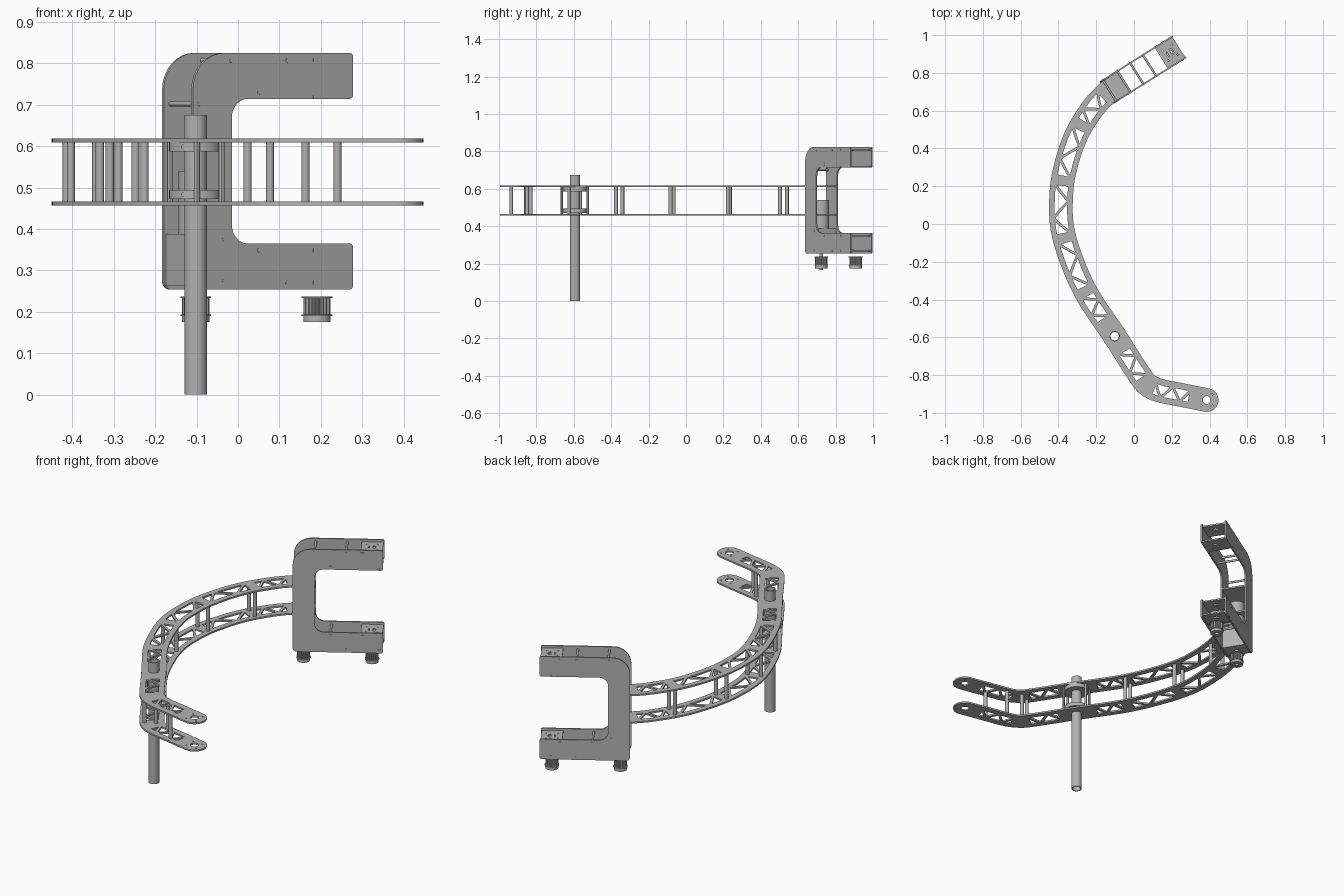
import bpy, bmesh
from math import sin, cos, pi, radians
from mathutils import Vector, Matrix
from mathutils.geometry import interpolate_bezier

if "Cube" in bpy.data.objects:
    bpy.data.objects.remove(bpy.data.objects["Cube"])

grey = bpy.data.materials.new("metal grey")
grey.use_nodes = True
grey.diffuse_color = (0.45, 0.45, 0.45, 1)
grey.node_tree.nodes["Principled BSDF"].inputs["Base Color"].default_value = grey.diffuse_color


def slab(name, outline, z0, z1, holes=(), matrix=Matrix()):
    """Extrude a flat outline, with holes, from z0 to z1 and place it by matrix."""
    curve = bpy.data.curves.new(name, 'CURVE')
    curve.dimensions = '2D'
    curve.fill_mode = 'BOTH'
    curve.extrude = (z1 - z0) / 2
    for loop in [outline, *holes]:
        spline = curve.splines.new('POLY')
        spline.points.add(len(loop) - 1)
        for point, p in zip(spline.points, loop):
            point.co = (p[0], p[1], 0, 1)
        spline.use_cyclic_u = True
    temp = bpy.data.objects.new(name, curve)
    mesh = bpy.data.meshes.new_from_object(temp)
    bpy.data.objects.remove(temp)
    bm = bmesh.new()
    bm.from_mesh(mesh)
    bmesh.ops.remove_doubles(bm, verts=bm.verts, dist=0.00005)
    bmesh.ops.recalc_face_normals(bm, faces=bm.faces)
    bm.transform(matrix @ Matrix.Translation((0, 0, (z0 + z1) / 2)))
    bm.to_mesh(mesh)
    bm.free()
    mesh.materials.clear()
    mesh.materials.append(grey)
    obj = bpy.data.objects.new(name, mesh)
    bpy.context.collection.objects.link(obj)
    bpy.ops.object.select_all(action='DESELECT')
    obj.select_set(True)
    bpy.context.view_layer.objects.active = obj
    bpy.ops.object.shade_smooth_by_angle(angle=radians(30))


def circle(c, r, n=24):
    return [(c[0] + r * cos(2 * pi * i / n), c[1] + r * sin(2 * pi * i / n)) for i in range(n)]


def rect(x0, x1, y0, y1):
    return [(x0, y0), (x1, y0), (x1, y1), (x0, y1)]


def rounded(corners, steps=8):
    """Polygon from (x, y, radius) corners with square angles."""
    out = []
    for i, (x, y, r) in enumerate(corners):
        p = Vector((x, y))
        a = (Vector(corners[i - 1][:2]) - p).normalized() * r
        b = (Vector(corners[(i + 1) % len(corners)][:2]) - p).normalized() * r
        for k in range(steps + 1):
            f = k / steps * pi / 2
            out.append(p + a * (1 - sin(f)) + b * (1 - cos(f)))
    return out


# Centre line of the curved arm; the post stands on one of its knots
POST_KNOT, STEPS = 5, 8
knots = [Vector(p) for p in (
    (0.385, -0.932), (0.25, -0.905), (0.13, -0.88), (0.07, -0.85), (0.03, -0.80), (-0.102, -0.594),
    (-0.25, -0.37), (-0.335, -0.18), (-0.378, -0.03), (-0.387, 0.1), (-0.372, 0.26),
    (-0.31, 0.46), (-0.22, 0.61), (-0.146, 0.69), (-0.05, 0.755))]
tangents = [(knots[min(i + 1, len(knots) - 1)] - knots[max(i - 1, 0)]).normalized()
            for i in range(len(knots))]
path = [knots[0]]
for p, q, tp, tq in zip(knots, knots[1:], tangents, tangents[1:]):
    d = (q - p).length / 3
    path += [v.to_2d() for v in interpolate_bezier(p, p + tp * d, q - tq * d, q, STEPS + 1)[1:]]
lengths = [0]
for p, q in zip(path, path[1:]):
    lengths.append(lengths[-1] + (q - p).length)
TOTAL = lengths[-1]


def at(s, t=0):
    """Point at distance s along the arm and t to its side."""
    i = next((k for k in range(1, len(lengths)) if lengths[k] >= s), len(lengths) - 1)
    p, q = path[i - 1], path[i]
    here = p + (q - p).normalized() * (s - lengths[i - 1])
    d = (path[min(i + 1, len(path) - 1)] - path[max(i - 2, 0)]).normalized()
    return here + Vector((-d.y, d.x)) * t


def truss(s0, s1, n, h=0.04, strut=0.007):
    """Triangular cut-outs that leave a zigzag of struts."""
    zig = [Vector((s0 + (s1 - s0) * i / n, h if i % 2 else -h)) for i in range(n + 1)]
    tris = [zig[i:i + 3] for i in range(n - 1)]
    tris.append([zig[0], zig[1], Vector((s0, h))])
    tris.append([zig[-1], zig[-2], Vector((s1, -zig[-1].y))])
    loops = []
    for a, b, c in tris:
        la, lb, lc = (b - c).length, (c - a).length, (a - b).length
        per = la + lb + lc
        centre = (a * la + b * lb + c * lc) / per
        radius = abs((b - a).cross(c - a)) / per
        small = [centre + (v - centre) * (1 - strut / radius) for v in (a, b, c)]
        loops.append([at(*small[i].lerp(small[(i + 1) % 3], k / 6)) for i in range(3) for k in range(6)])
    return loops


# Arm plates: rounded free end, lightened by trusses
W = 0.0625
side = [k * TOTAL / 90 for k in range(91)]
head = at(0)
back = (path[0] - path[1]).normalized()
nose = Vector((back.y, -back.x))
cap = [head + (nose * cos(f) + back * sin(f)) * W for f in [pi * k / 16 for k in range(1, 16)]]
if (at(0, W) - head).dot(nose) < 0:
    cap.reverse()
outline = [at(s, W) for s in reversed(side)] + cap + [at(s, -W) for s in side]

POST_S = lengths[POST_KNOT * STEPS]
post = knots[POST_KNOT]
nodes = [POST_S + 0.085, 0.92, 1.225, 1.53, 1.84, 2.05]
cuts = [circle(head, 0.021), circle(post, 0.0275, 32)]
cuts += [circle(head + Vector((x, y)) * 0.03, 0.004, 10) for x in (-1, 1) for y in (-1, 1)]
cuts += truss(0.09, 0.29, 4, 0.036) + truss(0.37, POST_S - 0.09, 3)
for a, b in zip(nodes, nodes[1:]):
    cuts += truss(a + 0.02, b - 0.02, 3)
for label, z in (("lower", 0.457), ("upper", 0.609)):
    slab(label + "_arm_plate", outline, z, z + 0.009, cuts)

# Spacer rods between the arm plates
rods = [at(s, t) for s in nodes[1:5] for t in (-0.036, 0.036)]
rods += [Vector(p) for p in ((0.163, -0.85), (0.24, -0.935), (0.077, -0.83), (0.023, -0.855))]
for p in rods:
    slab("arm_spacer", circle(p, 0.01, 16), 0.466, 0.609)
for ds in (-0.06, 0.06):
    for t in (-0.035, 0.035):
        slab("post_spacer", circle(at(POST_S + ds, t), 0.007, 12), 0.466, 0.609)

# Hollow post and its clamps
slab("post_tube", circle(post, 0.0275, 32), 0, 0.675, [circle(post, 0.022, 32)])
for z in (0.472, 0.587):
    slab("post_clamp", circle(post, 0.064, 32), z, z + 0.022, [circle(post, 0.0275, 32)])
    slab("clamp_screw", circle((post.x - 0.03, z + 0.011), 0.006, 12), 0.03, 0.06,
         matrix=Matrix.Translation((0, post.y, 0)) @ Matrix.Rotation(pi / 2, 4, 'X'))

# C-shaped head frame: flat = lying frame, upright = frame of the side plates
flat = Matrix.Translation((-0.146, 0.695, 0)) @ Matrix.Rotation(radians(32.2), 4, 'Z')
upright = flat @ Matrix.Rotation(pi / 2, 4, 'X')
L, LOW, TOP, ARM = 0.457, 0.254, 0.825, 0.111
c_shape = rounded([(0, LOW, 0.02), (L, LOW, 0.01), (L, LOW + ARM, 0.01), (ARM, LOW + ARM, 0.045),
                   (ARM, TOP - ARM, 0.045), (L, TOP - ARM, 0.01), (L, TOP, 0.01), (0, TOP, 0.09)])
for label, z in (("front", 0.062), ("back", -0.070)):
    slab("head_%s_plate" % label, c_shape, z, z + 0.008, matrix=upright)

# Cross rods of the head
for u, z in ((0.11, 0.807), (0.27, 0.807), (0.19, 0.73), (0.02, 0.702), (0.09, 0.375),
             (0.19, 0.349), (0.09, 0.275), (0.27, 0.27)):
    slab("head_cross_rod", circle((u, z), 0.006, 16), -0.071, 0.071, matrix=upright)

# Pulley bearing plates at the ends of the head, with tabs through the sides
AXLES = (0.052, 0.398)
for z in (0.808, 0.718, 0.349, 0.270):
    screws = [circle((AXLES[1] + x * 0.03, y * 0.03), 0.004, 10) for x in (-1, 1) for y in (-1, 1)]
    slab("bearing_plate", rect(L - 0.11, L - 0.004, -0.062, 0.062), z - 0.004, z + 0.004,
         [circle((AXLES[1], 0), 0.02), *screws], flat)
    for u in (0.352, 0.394, 0.438):
        slab("plate_tab", rect(u - 0.009, u + 0.009, -0.071, 0.071), z - 0.004, z + 0.004, matrix=flat)

# Motor in the spine of the head
slab("motor_mount", rect(0.006, 0.1, -0.062, 0.062), 0.262, 0.388, matrix=flat)
slab("motor_body", circle((AXLES[0], 0), 0.042, 32), 0.388, 0.54, matrix=flat)
slab("motor_shaft", circle((AXLES[0], 0), 0.01, 16), 0.165, 0.262, matrix=flat)

# Toothed pulleys below the head
TEETH = 18
for u in AXLES:
    gear = []
    for k in range(TEETH * 4):
        r = 0.033 if k % 4 < 2 else 0.028
        gear.append((u + r * cos(pi * k / TEETH / 2), r * sin(pi * k / TEETH / 2)))
    bore = [circle((u, 0), 0.012, 16)]
    slab("pulley_teeth", gear, 0.194, 0.233, bore, flat)
    slab("pulley_top_flange", circle((u, 0), 0.037, 32), 0.233, 0.237, bore, flat)
    slab("pulley_bottom_flange", circle((u, 0), 0.037, 32), 0.190, 0.194, bore, flat)
    slab("pulley_hub", circle((u, 0), 0.033, 32), 0.175, 0.190, bore, flat)
